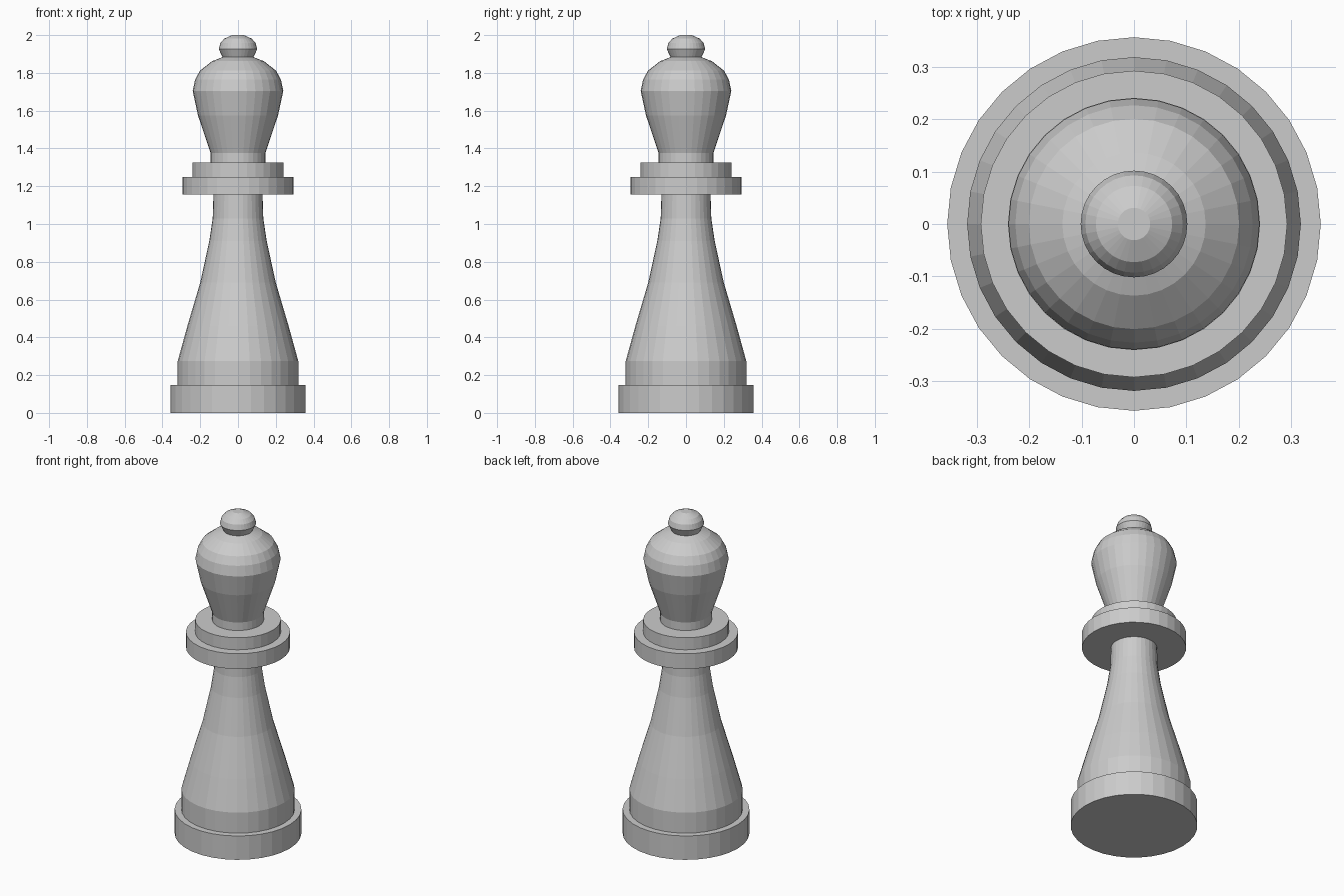
import bpy
import bmesh
from math import cos, sin, tau

SEGMENTS = 32

cube = bpy.data.objects.get("Cube")
if cube:
    bpy.data.objects.remove(cube, do_unlink=True)

GREY = (0.6, 0.6, 0.6, 1)
grey = bpy.data.materials.new("light grey")
grey.use_nodes = True
grey.diffuse_color = GREY
grey.node_tree.nodes["Principled BSDF"].inputs["Base Color"].default_value = GREY


def turned(name, profile):
    """Closed solid of revolution from (radius, height) points, bottom to top."""
    bm = bmesh.new()
    rings = [[bm.verts.new((r * cos(tau * i / SEGMENTS), r * sin(tau * i / SEGMENTS), z))
              for i in range(SEGMENTS)] for r, z in profile]
    for low, high in zip(rings, rings[1:]):
        for i in range(SEGMENTS):
            j = (i + 1) % SEGMENTS
            bm.faces.new((low[i], low[j], high[j], high[i]))
    bm.faces.new(rings[0][::-1])
    bm.faces.new(rings[-1])
    mesh = bpy.data.meshes.new(name)
    bm.to_mesh(mesh)
    bm.free()
    mesh.materials.append(grey)
    obj = bpy.data.objects.new(name, mesh)
    bpy.context.collection.objects.link(obj)


def disc(name, radius, bottom, top):
    turned(name, [(radius, bottom), (radius, top)])


# Foot and flared stem
disc("base", 0.357, 0, 0.148)
turned("stem", [(0.319, 0.148), (0.319, 0.275), (0.268, 0.46), (0.2, 0.69),
                (0.152, 0.91), (0.134, 1.03), (0.13, 1.155)])

# Stepped collar
disc("collar", 0.293, 1.155, 1.25)
disc("upper_collar", 0.241, 1.25, 1.325)

# Bulbous head and its knob
turned("head", [(0.145, 1.325), (0.145, 1.375), (0.212, 1.575), (0.24, 1.705),
                (0.227, 1.765), (0.201, 1.812), (0.137, 1.862), (0.078, 1.885)])
turned("knob", [(0.08, 1.88), (0.102, 1.926), (0.093, 1.958),
                (0.073, 1.981), (0.031, 2.0)])
